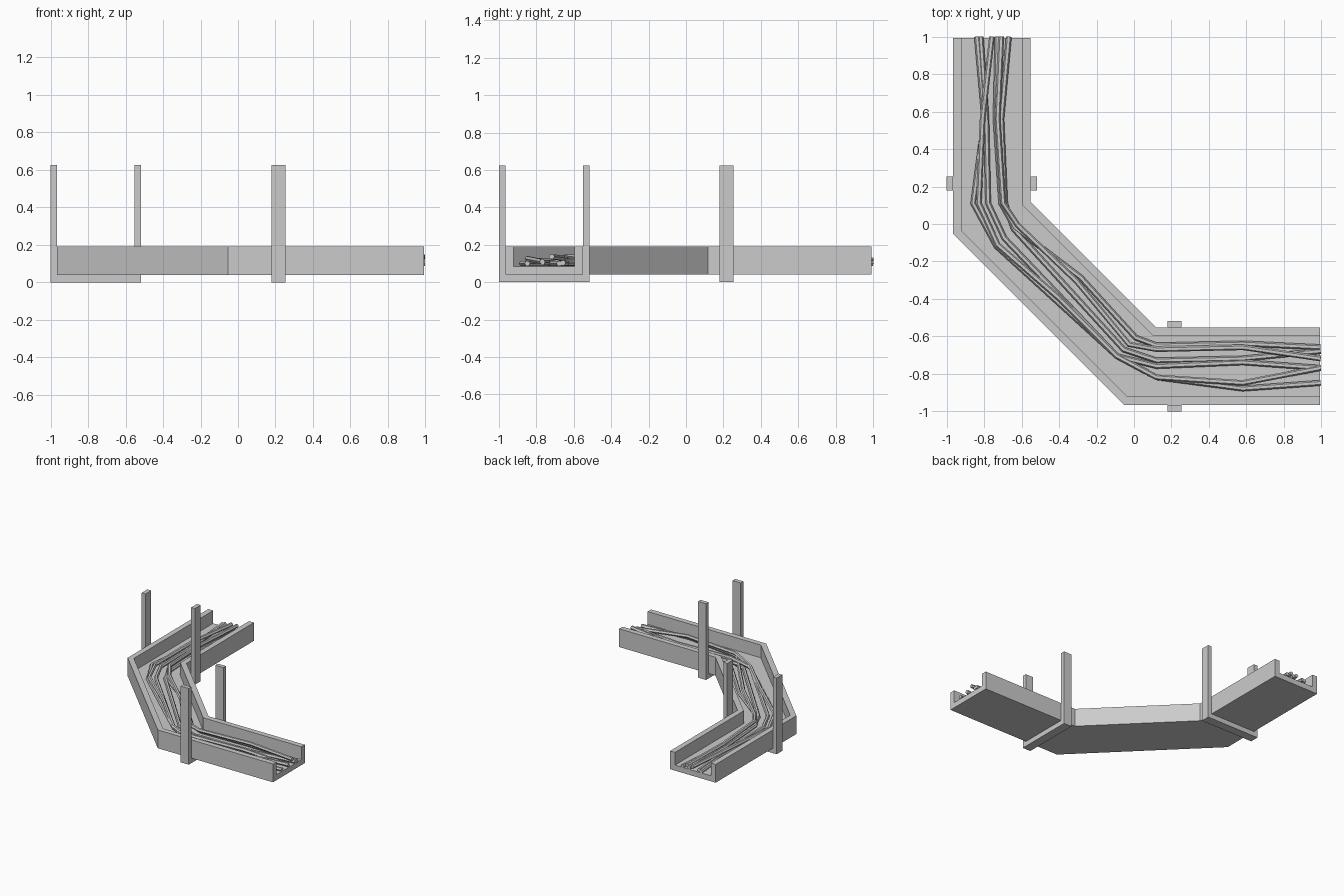
import bpy, bmesh
from math import tan, pi
from mathutils import Vector

if "Cube" in bpy.data.objects:
    bpy.data.objects.remove(bpy.data.objects["Cube"])

MID = -0.758          # centreline distance of both straight legs
END = 0.993
K = tan(pi / 8)       # mitre factor for the two 45 degree bends


def finish(name, bm):
    bmesh.ops.recalc_face_normals(bm, faces=bm.faces[:])
    me = bpy.data.meshes.new(name)
    bm.to_mesh(me)
    bm.free()
    ob = bpy.data.objects.new(name, me)
    bpy.context.collection.objects.link(ob)
    return ob


def box(bm, x0, x1, y0, y1, z0, z1):
    vs = bmesh.ops.create_cube(bm, size=1)["verts"]
    for v in vs:
        v.co = ((x0 + x1) / 2 + v.co.x * (x1 - x0),
                (y0 + y1) / 2 + v.co.y * (y1 - y0),
                (z0 + z1) / 2 + v.co.z * (z1 - z0))


# Tray: U profile (outward offset, height) swept along the bent centreline
profile = [(0.207, 0.04), (0.207, 0.19), (0.163, 0.19), (0.163, 0.085),
           (-0.163, 0.085), (-0.163, 0.19), (-0.207, 0.19), (-0.207, 0.04)]
path = [((MID, END), (-1, 0)), ((MID, 0.033), (-1, -K)),
        ((0.033, MID), (-K, -1)), ((END, MID), (0, -1))]
bm = bmesh.new()
rings = [[bm.verts.new((p[0] + d[0] * o, p[1] + d[1] * o, z)) for o, z in profile]
         for p, d in path]
n = len(profile)
for a, b in zip(rings, rings[1:]):
    for i in range(n):
        j = (i + 1) % n
        bm.faces.new((a[i], a[j], b[j], b[i]))
for r in (rings[0], rings[-1]):
    for idx in ((0, 1, 2, 3), (0, 3, 4, 7), (7, 4, 5, 6)):
        bm.faces.new([r[i] for i in idx])
finish("cable_tray", bm)

# Hangers: cross bar under each leg with two uprights, mirrored across x = y
for swap, name in ((False, "rear_hanger"), (True, "front_hanger")):
    bm = bmesh.new()
    for x0, x1, z0, z1 in ((-1, -0.965, 0, 0.625), (-0.551, -0.517, 0, 0.625),
                           (-0.965, -0.551, 0, 0.04)):
        if swap:
            box(bm, 0.18, 0.253, x0, x1, z0, z1)
        else:
            box(bm, x0, x1, 0.18, 0.253, z0, z1)
    finish(name, bm)

# Cables: outward offset from the centreline at each station along the tray
h = 0.7071
stations = [((MID, 1), (-1, 0)), ((MID, 0.56), (-1, 0)), ((MID, 0.11), (-1, 0)),
            ((-0.67, -0.055), (-h, -h)), ((-0.3625, -0.3625), (-h, -h)),
            ((-0.055, -0.67), (-h, -h)), ((0.12, MID), (0, -1)),
            ((0.58, MID), (0, -1)), ((0.996, MID), (0, -1))]
# each cable: height, offsets
cables = [
    (0.100, (0.08, 0.04, 0.10, 0.09, 0.07, 0.05, 0.06, 0.12, 0.09)),
    (0.118, (0.00, 0.05, 0.07, 0.08, 0.05, 0.05, 0.06, 0.09, 0.01)),
    (0.106, (0.06, 0.03, 0.02, 0.03, 0.04, 0.05, 0.00, -0.02, 0.01)),
    (0.128, (-0.05, -0.03, -0.06, -0.07, -0.08, -0.04, -0.09, -0.10, -0.04)),
    (0.100, (-0.09, -0.05, -0.07, -0.04, -0.02, 0.00, -0.03, -0.04, -0.08)),
    (0.103, (-0.03, -0.02, -0.05, -0.05, -0.11, -0.09, -0.11, -0.12, -0.10)),
]
for c, (z, offs) in enumerate(cables):
    cu = bpy.data.curves.new("cable", "CURVE")
    cu.dimensions = "3D"
    cu.bevel_depth = 0.015
    cu.bevel_resolution = 1
    cu.use_fill_caps = True
    sp = cu.splines.new("POLY")
    sp.points.add(len(offs) - 1)
    for i, (o, (p, d)) in enumerate(zip(offs, stations)):
        wobble = 0.008 * ((i + c) % 3 - 1) if z > 0.11 else 0
        sp.points[i].co = (p[0] + d[0] * o, p[1] + d[1] * o, z + wobble, 1)
    sp.use_smooth = False
    ob = bpy.data.objects.new(f"cable_{c + 1}", cu)
    bpy.context.collection.objects.link(ob)
    bpy.ops.object.select_all(action="DESELECT")
    ob.select_set(True)
    bpy.context.view_layer.objects.active = ob
    bpy.ops.object.convert(target="MESH")
